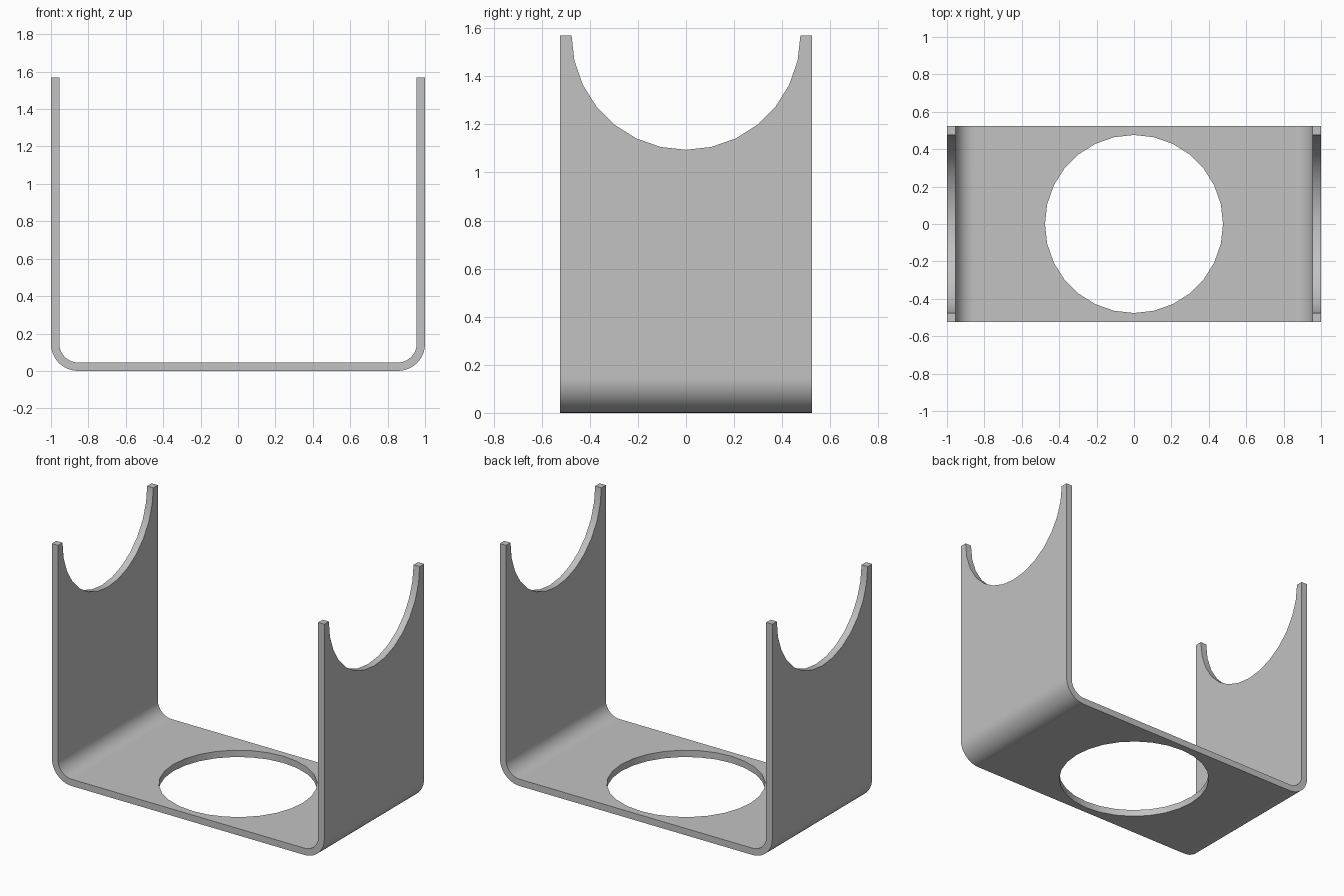
import bpy
import bmesh
from math import cos, sin, pi, radians
from mathutils import Matrix

if "Cube" in bpy.data.objects:
    bpy.data.objects.remove(bpy.data.objects["Cube"])

HEIGHT, HALF_WIDTH, HALF_DEPTH = 1.57, 1.0, 0.523
THICK, BEND, HOLE = 0.045, 0.145, 0.476

grey = bpy.data.materials.new("plain grey")
grey.use_nodes = True
colour = (0.54, 0.54, 0.54, 1)
grey.diffuse_color = colour
grey.node_tree.nodes["Principled BSDF"].inputs["Base Color"].default_value = colour


def add_object(name, bm):
    mesh = bpy.data.meshes.new(name)
    bmesh.ops.recalc_face_normals(bm, faces=bm.faces)
    bm.to_mesh(mesh)
    bm.free()
    mesh.materials.append(grey)
    obj = bpy.data.objects.new(name, mesh)
    bpy.context.collection.objects.link(obj)
    return obj


def half_outline(inset, steps=10):
    """Right half of the U, from the bottom centre to the top of the wall."""
    r = BEND - inset
    cx, cz = HALF_WIDTH - BEND, BEND
    arc = [(cx + r * sin(a), cz - r * cos(a))
           for a in (pi / 2 * i / steps for i in range(steps + 1))]
    return arc + [(HALF_WIDTH - inset, HEIGHT)]


def full_outline(inset):
    half = half_outline(inset)
    return [(-x, z) for x, z in reversed(half)] + half


# Bent sheet: a U profile extruded through the depth
bm = bmesh.new()
profile = full_outline(0) + full_outline(THICK)[::-1]
face = bm.faces.new([bm.verts.new((x, -HALF_DEPTH, z)) for x, z in profile])
result = bmesh.ops.extrude_face_region(bm, geom=[face])
moved = [v for v in result["geom"] if isinstance(v, bmesh.types.BMVert)]
bmesh.ops.translate(bm, verts=moved, vec=(0, 2 * HALF_DEPTH, 0))
bracket = add_object("bracket", bm)


def cut_round(name, length, matrix):
    bm = bmesh.new()
    bmesh.ops.create_cone(bm, cap_ends=True, segments=28, radius1=HOLE,
                          radius2=HOLE, depth=length, matrix=matrix)
    cutter = add_object(name, bm)
    cutter.hide_render = True
    mod = bracket.modifiers.new(name, "BOOLEAN")
    mod.operation = "DIFFERENCE"
    mod.solver = "EXACT"
    mod.object = cutter
    bpy.context.view_layer.objects.active = bracket
    bpy.ops.object.modifier_apply(modifier=name)
    bpy.data.objects.remove(cutter)


# Round hole in the base, and half-round cradles in both walls
cut_round("base_hole", 0.4, Matrix.Identity(4))
cut_round("wall_cradles", 3, Matrix.Translation((0, 0, HEIGHT)) @ Matrix.Rotation(pi / 2, 4, "Y"))

# Smooth bends and cut rims, crisp flat faces
bpy.ops.object.select_all(action="DESELECT")
bracket.select_set(True)
bpy.context.view_layer.objects.active = bracket
bpy.ops.object.shade_smooth_by_angle(angle=radians(30))
weighted = bracket.modifiers.new("weighted_normals", "WEIGHTED_NORMAL")
weighted.keep_sharp = True
